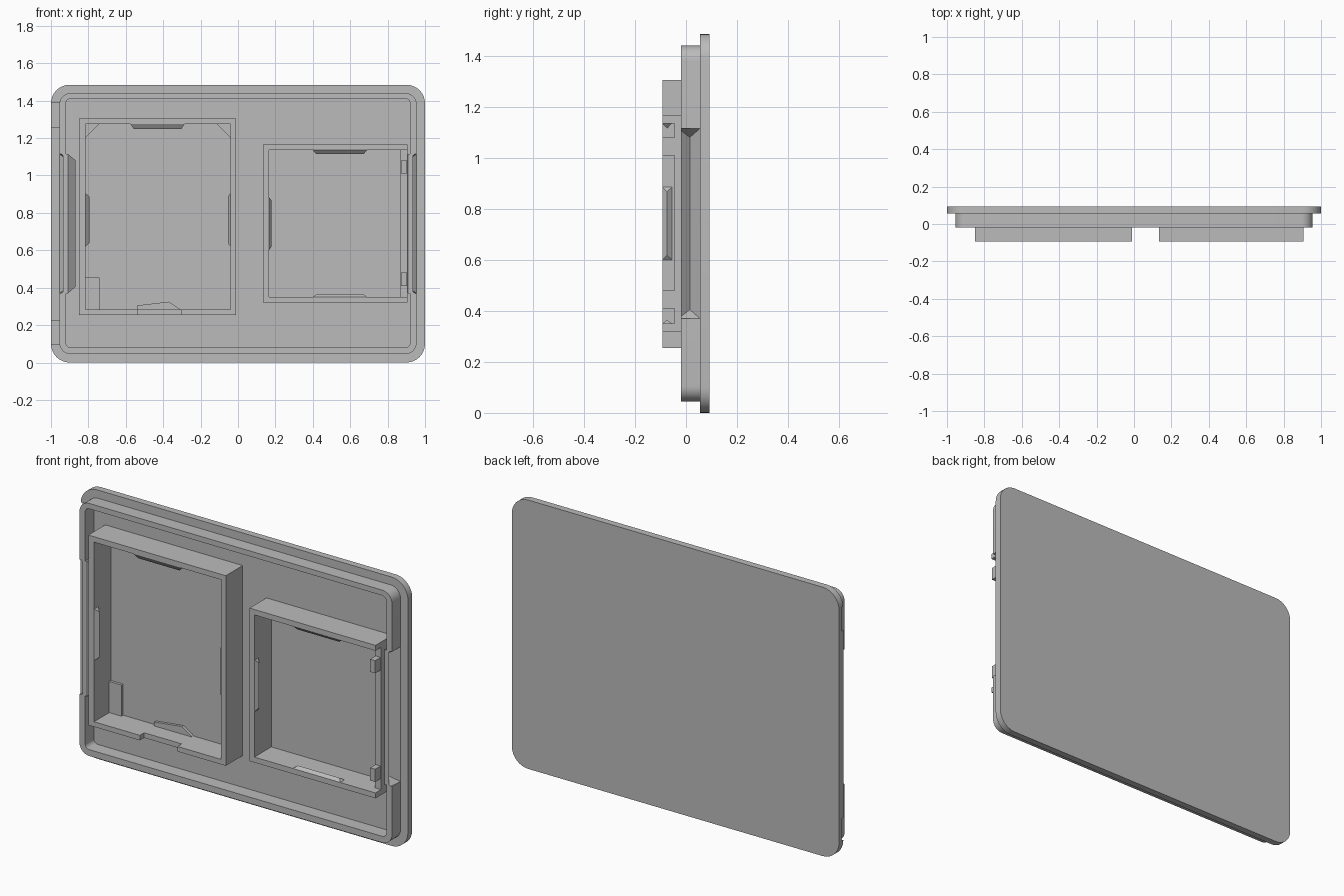
import bpy, bmesh, math

cube = bpy.data.objects.get("Cube")
if cube:
    bpy.data.objects.remove(cube, do_unlink=True)

grey = bpy.data.materials.new("plain_grey")
grey.use_nodes = True
grey.diffuse_color = (0.5, 0.5, 0.5, 1)
grey.node_tree.nodes["Principled BSDF"].inputs["Base Color"].default_value = (0.5, 0.5, 0.5, 1)

FRONT, RIM, FLOOR, BACK = -0.0925, -0.02, 0.055, 0.0925


def finish(name, bm, smooth=False):
    bmesh.ops.recalc_face_normals(bm, faces=bm.faces)
    mesh = bpy.data.meshes.new(name)
    bm.to_mesh(mesh)
    bm.free()
    mesh.materials.append(grey)
    ob = bpy.data.objects.new(name, mesh)
    bpy.context.collection.objects.link(ob)
    if smooth:
        smooth_object(ob)
    return ob


def smooth_object(ob):
    bpy.ops.object.select_all(action='DESELECT')
    ob.select_set(True)
    bpy.context.view_layer.objects.active = ob
    bpy.ops.object.shade_smooth_by_angle(angle=math.radians(30))


def outline(x0, x1, z0, z1, r=0, n=8):
    """Rectangle in the xz plane, with rounded corners when r > 0."""
    if not r:
        return [(x1, z1), (x0, z1), (x0, z0), (x1, z0)]
    pts = []
    centres = [(x1 - r, z1 - r), (x0 + r, z1 - r), (x0 + r, z0 + r), (x1 - r, z0 + r)]
    for q, (cx, cz) in enumerate(centres):
        for i in range(n + 1):
            a = math.pi / 2 * (q + i / n)
            pts.append((cx + r * math.cos(a), cz + r * math.sin(a)))
    return pts


def slab(name, pts, y0, y1, smooth=False):
    bm = bmesh.new()
    loops = [[bm.verts.new((x, y, z)) for x, z in pts] for y in (y0, y1)]
    for loop in loops:
        bm.faces.new(loop)
    for i in range(len(pts)):
        j = (i + 1) % len(pts)
        bm.faces.new((loops[0][i], loops[0][j], loops[1][j], loops[1][i]))
    return finish(name, bm, smooth)


def ring(name, outer, inner, y0, y1):
    bm = bmesh.new()
    loops = [[bm.verts.new((x, y, z)) for x, z in p]
             for p, y in ((outer, y0), (outer, y1), (inner, y1), (inner, y0))]
    n = len(outer)
    for k in range(4):
        a, b = loops[k], loops[(k + 1) % 4]
        for i in range(n):
            j = (i + 1) % n
            bm.faces.new((a[i], a[j], b[j], b[i]))
    return finish(name, bm)


def box(name, x0, x1, y0, y1, z0, z1):
    return slab(name, outline(x0, x1, z0, z1), y0, y1)


def hull(name, pts):
    bm = bmesh.new()
    for p in pts:
        bm.verts.new(p)
    bmesh.ops.convex_hull(bm, input=bm.verts)
    return finish(name, bm)


def combine(ob, tools, operation):
    """Apply booleans and discard the helper solids."""
    for tool in tools:
        mod = ob.modifiers.new("shape", 'BOOLEAN')
        mod.operation, mod.solver, mod.object = operation, 'EXACT', tool
    deps = bpy.context.evaluated_depsgraph_get()
    mesh = bpy.data.meshes.new_from_object(ob.evaluated_get(deps))
    ob.modifiers.clear()
    ob.data = mesh
    for tool in tools:
        bpy.data.objects.remove(tool, do_unlink=True)


def lengthwise(section, z0, z1, taper):
    """Solid along z; section points flagged True stop short of the ends."""
    return [(x, y, z) for x, y, short in section
            for z in (z0 + taper * short, z1 - taper * short)]


# Back plate with shallow finger recesses on one edge
plate = slab("back_plate", outline(-1, 1, 0, 1.485, 0.1), FLOOR, BACK)
combine(plate, [box("recess", -1.02, -0.955, 0.04, 0.07, a, b)
                for a, b in ((0.1, 0.225), (1.26, 1.39))], 'DIFFERENCE')
smooth_object(plate)

# Raised rim, with each side wall bent inward to form a snap groove
rim = ring("rim", outline(-0.955, 0.955, 0.045, 1.44, 0.06),
           outline(-0.92, 0.92, 0.08, 1.41, 0.025), RIM, FLOOR)
bumps, grooves = [], []
for s in (-1, 1):
    bump = [(0.94, RIM, 0), (0.91, RIM, 0), (0.868, 0.015, 1), (0.915, FLOOR, 0), (0.94, FLOOR, 0)]
    groove = [(0.97, RIM - 0.01, 0), (0.945, RIM - 0.01, 0), (0.905, 0.015, 1),
              (0.955, FLOOR, 0), (0.97, FLOOR, 0)]
    bumps.append(hull("bump", lengthwise([(s * x, y, f) for x, y, f in bump], 0.37, 1.115, 0.035)))
    grooves.append(hull("groove", lengthwise([(s * x, y, f) for x, y, f in groove], 0.37, 1.115, 0.035)))
combine(rim, bumps, 'UNION')
combine(rim, grooves, 'DIFFERENCE')
smooth_object(rim)

# Large pocket with a lowered section in its bottom wall
large = ring("large_pocket", outline(-0.85, -0.01, 0.255, 1.305),
             outline(-0.815, -0.04, 0.283, 1.275), FRONT, FLOOR)
combine(large, [box("notch", -0.535, -0.305, -0.12, -0.055, 0.2, 0.32)], 'DIFFERENCE')

# Small pocket with its outer side wall lowered
small = ring("small_pocket", outline(0.135, 0.905, 0.32, 1.165),
             outline(0.165, 0.87, 0.35, 1.135), FRONT, FLOOR)
combine(small, [box("opening", 0.86, 0.95, -0.12, -0.045, 0.35, 1.135)], 'DIFFERENCE')
for name, z in (("lower_clip", 0.41), ("upper_clip", 1.01)):
    box(name, 0.872, 0.903, FRONT, -0.043, z, z + 0.07)


# Wedge-shaped catches on the inner pocket walls
def catch(name, axis, wall, sign, a, b, rise=0.02):
    pts = []
    for y, h, t in ((FRONT, 0, 0), (-0.055, 0, 0), (-0.074, rise, 0.018)):
        for along in (a + t, b - t):
            across = wall + sign * h
            pts.append((across, y, along) if axis == 'x' else (along, y, across))
    # Short root buried in the wall
    for y in (FRONT, -0.055):
        for along in (a, b):
            root = wall - sign * 0.005
            pts.append((root, y, along) if axis == 'x' else (along, y, root))
    return hull(name, pts)


catch("large_left_catch", 'x', -0.815, 1, 0.62, 0.905)
catch("large_right_catch", 'x', -0.04, -1, 0.62, 0.905, 0.014)
catch("large_top_catch", 'z', 1.275, -1, -0.575, -0.285, 0.027)
catch("small_left_catch", 'x', 0.165, 1, 0.6, 0.885, 0.014)
catch("small_top_catch", 'z', 1.135, -1, 0.4, 0.69)
catch("small_bottom_catch", 'z', 0.35, 1, 0.4, 0.69, 0.014)

# Locating pads on the floor of the large pocket
PAD = FLOOR - 0.015
box("corner_pad", -0.816, -0.74, PAD, FLOOR, 0.282, 0.455)
slab("bottom_pad", [(-0.54, 0.282), (-0.54, 0.305), (-0.37, 0.325), (-0.305, 0.282)], PAD, FLOOR)
for name, x, s in (("left_gusset", -0.816, 1), ("right_gusset", -0.039, -1)):
    slab(name, [(x, 1.276), (x, 1.2), (x + s * 0.076, 1.276)], PAD, FLOOR)
